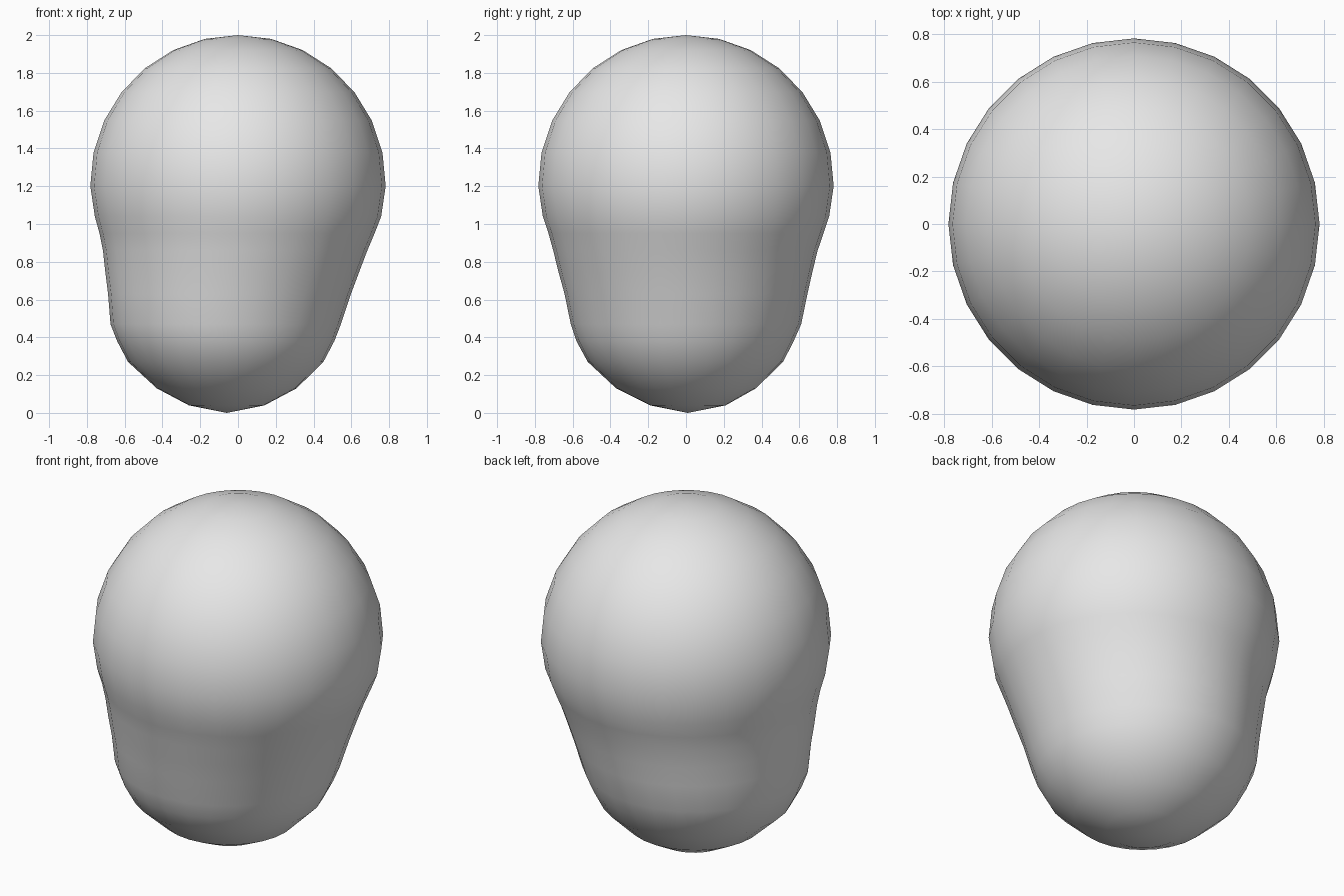
import bpy, bmesh, math

if "Cube" in bpy.data.objects:
    bpy.data.objects.remove(bpy.data.objects["Cube"])

SIDES = 28

# Round upper dome as stacked rings: (height, centre x, centre y, radius)
rings = []
for i in range(1, 8):
    a = math.radians(13 * i)
    rings.append((1.215 + 0.785 * math.cos(a), 0.0, 0.0, 0.782 * math.sin(a)))

# Waist and smaller lower lobe, which leans slightly to the left
rings += [
    (1.04, 0.0, 0.0, 0.758),
    (0.95, -0.005, 0.0, 0.728),
    (0.86, -0.015, -0.003, 0.70),
    (0.75, -0.03, -0.003, 0.673),
    (0.63, -0.045, 0.0, 0.643),
    (0.47, -0.065, 0.0, 0.61),
    (0.38, -0.065, -0.005, 0.575),
    (0.27, -0.065, -0.003, 0.517),
    (0.13, -0.06, 0.0, 0.37),
    (0.04, -0.06, 0.01, 0.20),
]

bm = bmesh.new()
loops = []
for z, cx, cy, r in rings:
    loops.append([bm.verts.new((cx + r * math.cos(t), cy + r * math.sin(t), z))
                  for t in (2 * math.pi * k / SIDES for k in range(SIDES))])

# Skin between neighbouring rings
for top, low in zip(loops, loops[1:]):
    for k in range(SIDES):
        n = (k + 1) % SIDES
        bm.faces.new((top[k], low[k], low[n], top[n]))

# Close both poles
crown = bm.verts.new((0, 0, 2.0))
base = bm.verts.new((-0.06, 0.01, 0.0))
for k in range(SIDES):
    n = (k + 1) % SIDES
    bm.faces.new((crown, loops[0][k], loops[0][n]))
    bm.faces.new((base, loops[-1][n], loops[-1][k]))

bmesh.ops.recalc_face_normals(bm, faces=bm.faces)
for f in bm.faces:
    f.smooth = True

mesh = bpy.data.meshes.new("blob_body")
bm.to_mesh(mesh)
bm.free()

# Plain grey clay
clay = bpy.data.materials.new("light_grey")
clay.diffuse_color = (0.8, 0.8, 0.8, 1.0)
clay.use_nodes = True
clay.node_tree.nodes["Principled BSDF"].inputs["Base Color"].default_value = clay.diffuse_color
mesh.materials.append(clay)

body = bpy.data.objects.new("blob_body", mesh)
bpy.context.collection.objects.link(body)
